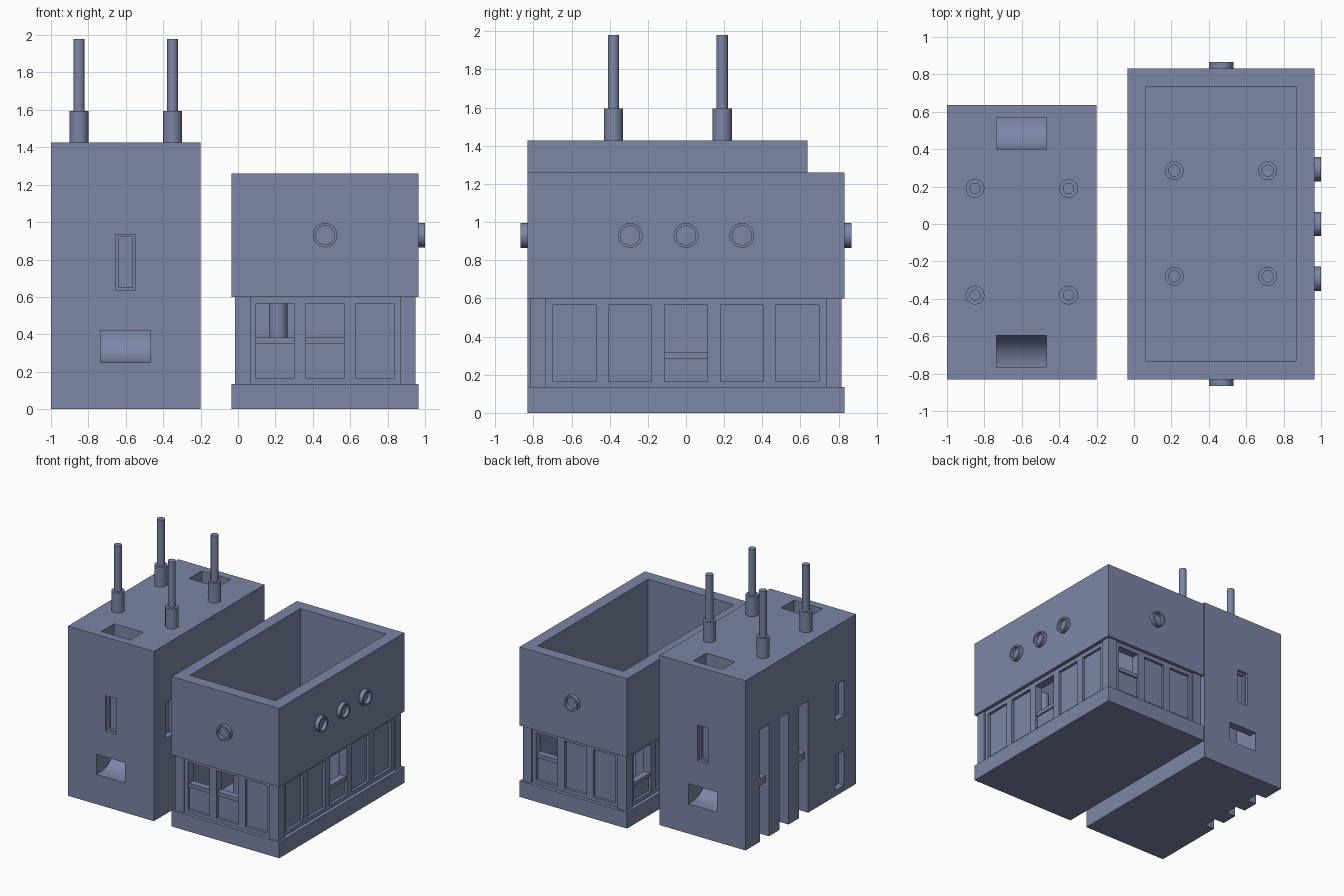
import bpy, bmesh, math
from mathutils import Matrix

if "Cube" in bpy.data.objects:
    bpy.data.objects.remove(bpy.data.objects["Cube"])

slate = bpy.data.materials.new("slate_blue")
slate.diffuse_color = (0.2, 0.24, 0.38, 1)
slate.use_nodes = True
slate.node_tree.nodes["Principled BSDF"].inputs["Base Color"].default_value = slate.diffuse_color


def obj_from_bm(name, bm):
    bmesh.ops.recalc_face_normals(bm, faces=bm.faces)
    me = bpy.data.meshes.new(name)
    bm.to_mesh(me)
    bm.free()
    me.materials.append(slate)
    ob = bpy.data.objects.new(name, me)
    bpy.context.collection.objects.link(ob)
    return ob


def box(name, x0, x1, y0, y1, z0, z1):
    bm = bmesh.new()
    bmesh.ops.create_cube(bm, size=1)
    for v in bm.verts:
        v.co = ((x0, x1)[v.co.x > 0], (y0, y1)[v.co.y > 0], (z0, z1)[v.co.z > 0])
    return obj_from_bm(name, bm)


def lathe(name, profile, matrix, segs=32):
    """Spin (radius, height) points about local z."""
    bm = bmesh.new()
    rings = []
    for r, h in profile:
        if r == 0:
            rings.append([bm.verts.new((0, 0, h))] * segs)
        else:
            rings.append([bm.verts.new((r * math.cos(2 * math.pi * i / segs),
                                        r * math.sin(2 * math.pi * i / segs), h)) for i in range(segs)])
    for a, b in zip(rings, rings[1:]):
        for i in range(segs):
            j = (i + 1) % segs
            bm.faces.new(list(dict.fromkeys((a[i], a[j], b[j], b[i]))))
    bm.transform(matrix)
    ob = obj_from_bm(name, bm)
    smooth(ob)
    return ob


def smooth(ob):
    bpy.ops.object.select_all(action='DESELECT')
    ob.select_set(True)
    bpy.context.view_layer.objects.active = ob
    bpy.ops.object.shade_smooth_by_angle(angle=math.radians(30))


def cut(ob, cutter):
    """Subtract the cutter, apply, and discard it."""
    cutter.hide_render = True
    m = ob.modifiers.new("cut", 'BOOLEAN')
    m.operation, m.solver, m.object = 'DIFFERENCE', 'EXACT', cutter
    bpy.context.view_layer.objects.active = ob
    bpy.ops.object.modifier_apply(modifier=m.name)
    bpy.data.objects.remove(cutter)


def cutbox(ob, *b):
    cut(ob, box("cutter", *b))


# ---------- left block ----------
BY = -0.0975
block = box("tower_block", -1, -0.2, -0.832, 0.637, 0, 1.427)


def chute(s):
    """Vertical shaft that curves out through the front or back."""
    pts = [(-0.9, 0.25)]
    pts += [(-0.765 + 0.17 * math.sin(a), 0.42 - 0.17 * math.cos(a))
            for a in [math.pi / 2 * i / 12 for i in range(13)]]
    pts += [(-0.595, 1.5), (-0.765, 1.5), (-0.765, 0.42), (-0.9, 0.42)]
    bm = bmesh.new()
    f = bm.faces.new([bm.verts.new((-0.735, y if s < 0 else 2 * BY - y, z)) for y, z in pts])
    r = bmesh.ops.extrude_face_region(bm, geom=[f])
    bmesh.ops.translate(bm, vec=(0.267, 0, 0),
                        verts=[v for v in r['geom'] if isinstance(v, bmesh.types.BMVert)])
    return obj_from_bm("chute_cutter", bm)


for s in (-1, 1):
    cut(block, chute(s))
    # stepped slot above each chute
    for hw, z0, z1, d in ((0.05, 0.635, 0.935, 0.025), (0.035, 0.65, 0.92, 0.05)):
        face = BY + s * 0.7345
        y0, y1 = sorted((face + s * 0.1, face - s * d))
        cutbox(block, -0.602 - hw, -0.602 + hw, y0, y1, z0, z1)

# side slots: stacked pair on the left, one on the right
for x0, x1, z0, z1 in ((-1.1, -0.95, 0.635, 0.935), (-1.1, -0.95, 0.05, 0.34), (-0.25, -0.1, 0.635, 0.935)):
    cutbox(block, x0, x1, -0.67, -0.56, z0, z1)

# three tall grooves with small stops
for i, y in enumerate((0.385, 0.125, -0.135)):
    cutbox(block, -1.1, -0.91, y - 0.06, y + 0.06, -0.1, 0.94)
    if i != 1:
        box("groove_stop", -1, -0.9, y - 0.02, y + 0.06, 0.47, 0.53)
smooth(block)

# stepped chimneys
for x in (-0.85, -0.35):
    for y in (-0.38, 0.19):
        lathe("chimney", [(0, 0), (0.05, 0), (0.05, 0.175), (0.03, 0.175), (0.03, 0.56), (0, 0.56)],
              Matrix.Translation((x, y, 1.42)))

# ---------- right building ----------
CX = 0.466
base = box("building_base", -0.034, 0.966, -0.832, 0.832, 0, 0.135)
upper = box("upper_wall", -0.034, 0.966, -0.832, 0.832, 0.6, 1.26)
lower = box("window_wall", -0.016, 0.948, -0.815, 0.815, 0.135, 0.6)
for wall in (upper, lower):
    cutbox(wall, 0.065, 0.866, -0.732, 0.735, 0, 1.4)


def side_box(axis, s, u, hw, d0, d1, z0, z1):
    """Box bounds on one wall; d is depth inward from that wall's face."""
    half, c = ((0.482, CX), (0.815, 0))[axis]
    a, b = sorted((c + s * (half - d0), c + s * (half - d1)))
    return (a, b, u - hw, u + hw, z0, z1) if axis == 0 else (u - hw, u + hw, a, b, z0, z1)


# recessed panels; open ones get a window hole and a sill
fx, sy = (0.198, 0.465, 0.732), (-0.585, -0.293, 0, 0.293, 0.585)
walls = [(1, -1, CX, 0.4, fx, (0, 1), 0.101, 0.35),
         (1, 1, CX, 0.4, fx, (2,), 0.101, 0.35),
         (0, 1, 0, 0.735, sy, (2,), 0.113, 0.285),
         (0, -1, 0, 0.735, sy, (4,), 0.113, 0.285)]
for axis, s, mid, half, centres, opened, hw, sill in walls:
    cutbox(lower, *side_box(axis, s, mid, half, -0.05, 0.012, 0.1, 0.65))
    for i, u in enumerate(centres):
        cutbox(lower, *side_box(axis, s, u, hw, -0.05, 0.035, 0.165, 0.565))
        if i in opened:
            cutbox(lower, *side_box(axis, s, u, hw, -0.05, 0.12, sill + 0.015, 0.565))
            box("window_sill", *side_box(axis, s, u, hw, 0.022, 0.079, sill, sill + 0.033))

# portholes
ring = [(0.065, -0.01), (0.065, 0.035), (0.05, 0.035), (0.05, 0.005), (0, 0.005)]
for y in (-0.293, 0, 0.293):
    lathe("porthole", ring, Matrix.Translation((0.965, y, 0.93)) @ Matrix.Rotation(math.pi / 2, 4, 'Y'))
for s in (-1, 1):
    lathe("porthole", ring, Matrix.Translation((CX, s * 0.832, 0.93)) @ Matrix.Rotation(-s * math.pi / 2, 4, 'X'))

# hollow posts standing inside
for x in (0.215, 0.715):
    for y in (-0.28, 0.285):
        lathe("inner_post", [(0, 0), (0.05, 0), (0.05, 0.5), (0.03, 0.5), (0.03, 0.1), (0, 0.1)],
              Matrix.Translation((x, y, 0.13)))
